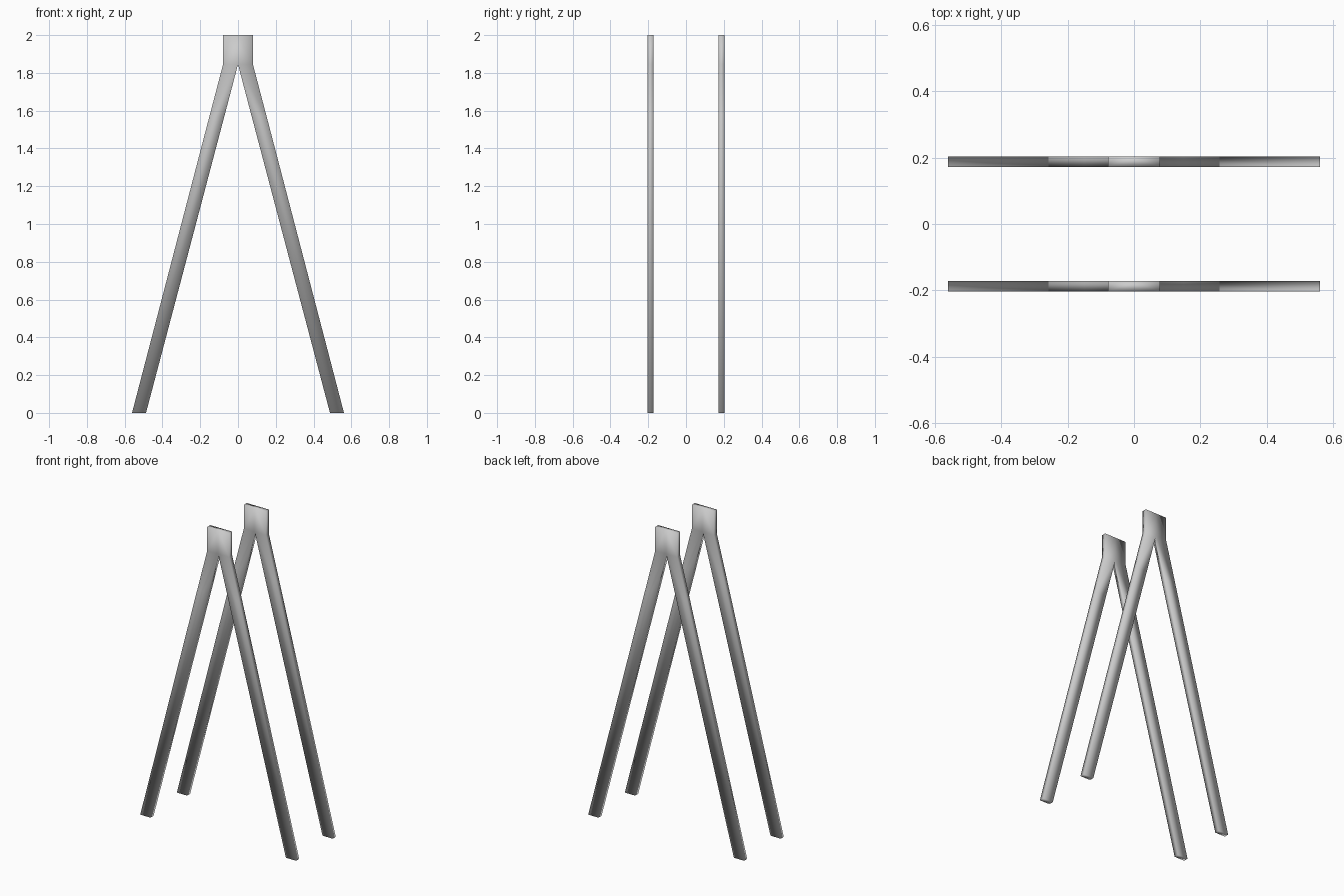
import bpy
import bmesh

if "Cube" in bpy.data.objects:
    bpy.data.objects.remove(bpy.data.objects["Cube"])

THICK = 0.031
OFFSET = 0.188

# Half profile of a frame as (inner x, outer x, z) stations, top to foot
STATIONS = [
    (0.0, 0.079, 2.0),       # top of joining block
    (0.0, 0.079, 1.845),     # crotch where the legs part
    (0.071, 0.15, 1.575),    # upper leg
    (0.487, 0.561, 0.0),     # foot, cut level with the floor
]


def make_frame(name, y):
    bm = bmesh.new()
    rows = [(bm.verts.new((a, 0, z)), bm.verts.new((b, 0, z)))
            for a, b, z in STATIONS]
    for (a, b), (c, d) in zip(rows, rows[1:]):
        bm.faces.new((a, c, d, b))
    # Mirror the half profile and weld the centre line
    copy = bmesh.ops.duplicate(bm, geom=bm.verts[:] + bm.edges[:] + bm.faces[:])["geom"]
    for v in copy:
        if isinstance(v, bmesh.types.BMVert):
            v.co.x *= -1
    bmesh.ops.remove_doubles(bm, verts=bm.verts[:], dist=1e-5)
    # Give the flat profile its thickness
    front = bm.faces[:]
    ext = bmesh.ops.extrude_face_region(bm, geom=front, use_keep_orig=True)["geom"]
    moved = [v for v in ext if isinstance(v, bmesh.types.BMVert)]
    bmesh.ops.translate(bm, vec=(0, THICK, 0), verts=moved)
    bmesh.ops.translate(bm, vec=(0, -THICK / 2, 0), verts=bm.verts[:])
    bmesh.ops.recalc_face_normals(bm, faces=bm.faces[:])
    for f in bm.faces:
        f.smooth = True
    mesh = bpy.data.meshes.new(name)
    bm.to_mesh(mesh)
    bm.free()
    obj = bpy.data.objects.new(name, mesh)
    obj.location.y = y
    bpy.context.collection.objects.link(obj)
    return obj


# Matching pair of A-shaped frames
make_frame("front_frame", -OFFSET)
make_frame("back_frame", OFFSET)
